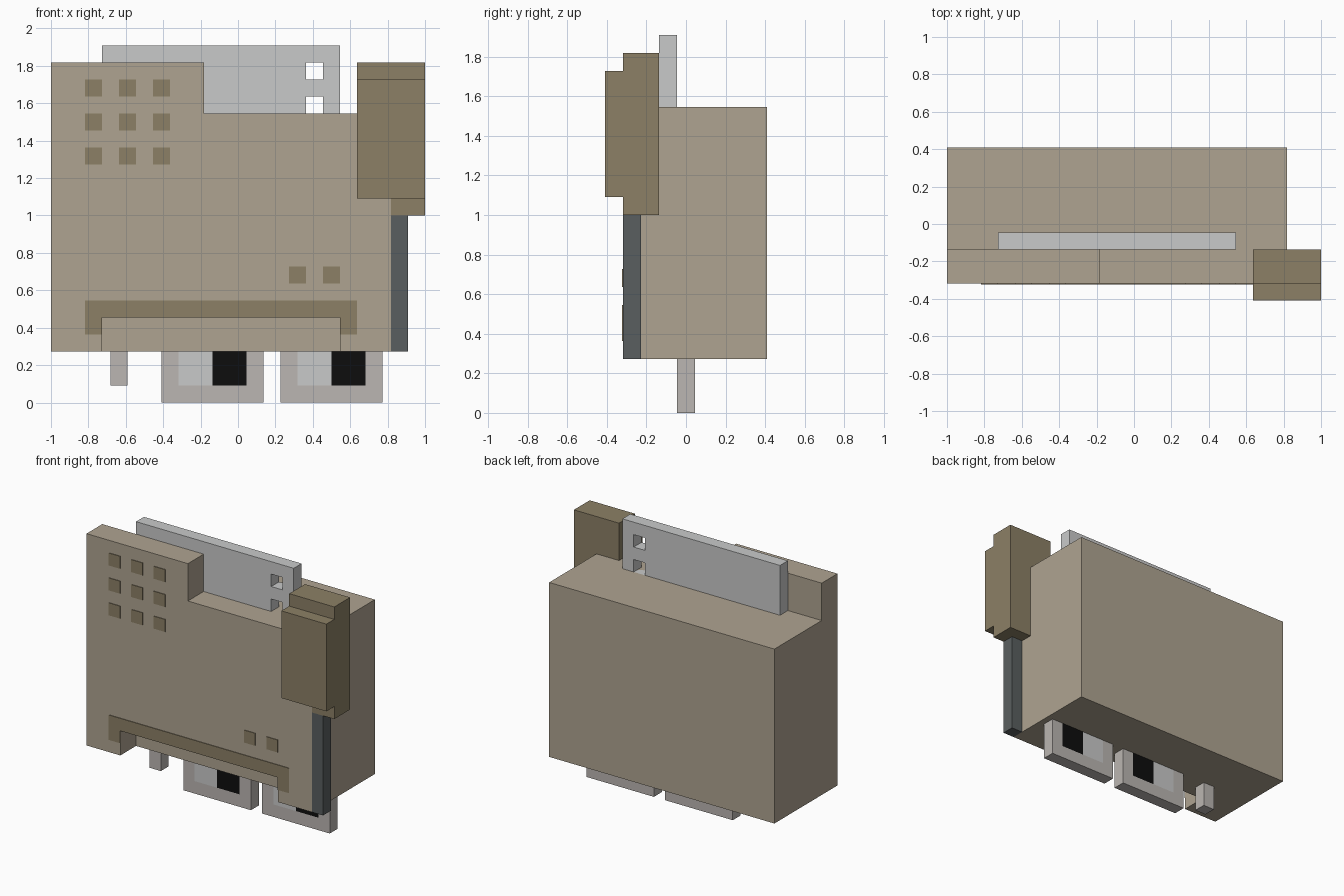
import bpy, bmesh

if "Cube" in bpy.data.objects:
    bpy.data.objects.remove(bpy.data.objects["Cube"])

U = 1 / 11  # one block of the model's grid


def material(name, srgb):
    m = bpy.data.materials.new(name)
    lin = [(c / 255 / 12.92) if c < 11 else ((c / 255 + 0.055) / 1.055) ** 2.4 for c in srgb]
    m.diffuse_color = (*lin, 1)
    m.use_nodes = True
    m.node_tree.nodes["Principled BSDF"].inputs["Base Color"].default_value = m.diffuse_color
    return m


TAN = material("tan", (175, 164, 145))
BROWN = material("brown", (140, 128, 102))
SLATE = material("slate", (90, 95, 96))
SILVER = material("silver", (201, 202, 202))
GREY = material("warm_grey", (187, 182, 178))
BLACK = material("black", (13, 13, 13))


def prism(name, profile, y0, y1, mat):
    """Extrude an x-z outline, given in grid blocks, from y0 to y1."""
    bm = bmesh.new()
    face = bm.faces.new([bm.verts.new(((x - 11) * U, (y0 - 4.5) * U, z * U)) for x, z in profile])
    ext = bmesh.ops.extrude_face_region(bm, geom=[face])
    moved = [g for g in ext["geom"] if isinstance(g, bmesh.types.BMVert)]
    bmesh.ops.translate(bm, verts=moved, vec=(0, (y1 - y0) * U, 0))
    bmesh.ops.recalc_face_normals(bm, faces=bm.faces[:])
    me = bpy.data.meshes.new(name)
    bm.to_mesh(me)
    bm.free()
    me.materials.append(mat)
    ob = bpy.data.objects.new(name, me)
    bpy.context.collection.objects.link(ob)
    return ob


def box(name, x, y, z, mat):
    return prism(name, [(x[0], z[0]), (x[1], z[0]), (x[1], z[1]), (x[0], z[1])], y[0], y[1], mat)


# Casing: deep rear block and stepped front panel with a notch at the bottom
box("rear_casing", (0, 20), (3, 9), (3, 17), TAN)
prism("front_panel", [(0, 3), (3, 3), (3, 5), (17, 5), (17, 3), (20, 3),
                      (20, 17), (9, 17), (9, 20), (0, 20)], 1, 3, TAN)

# Painted details on the front: vent squares, buttons and the band over the notch
PAINT = (0.95, 1)
for col in (2, 4, 6):
    for row in (14, 16, 18):
        box("vent_square", (col, col + 1), PAINT, (row, row + 1), BROWN)
for col in (14, 16):
    box("button", (col, col + 1), PAINT, (7, 8), BROWN)
prism("notch_band", [(2, 4), (3, 4), (3, 5), (17, 5), (17, 4), (18, 4), (18, 6), (2, 6)],
      *PAINT, BROWN)

# Handset on the right with its cord
box("handset_front", (18, 22), (0, 1), (12, 19), BROWN)
prism("handset_back", [(20, 11), (22, 11), (22, 20), (18, 20), (18, 12), (20, 12)], 1, 3, BROWN)
box("cord", (20, 21), (1, 2), (3, 11), SLATE)

# Paper sheet on top with two punched holes
sheet = box("paper_sheet", (3, 17), (3, 4), (16, 21), SILVER)
for row in (17, 19):
    cutter = box("hole_cutter", (15, 16), (2, 5), (row, row + 1), SILVER)
    cutter.hide_render = True
    mod = sheet.modifiers.new("hole", "BOOLEAN")
    mod.operation = "DIFFERENCE"
    mod.solver = "EXACT"
    mod.object = cutter
    bpy.context.view_layer.objects.active = sheet
    bpy.ops.object.modifier_apply(modifier=mod.name)
    bpy.data.objects.remove(cutter)

# Square glasses hanging below: frames, eyes and one side arm
LENS = (4, 5)
for x in (6.5, 13.5):
    prism("glasses_frame", [(x, 0), (x + 6, 0), (x + 6, 4), (x + 5, 4), (x + 5, 1),
                            (x + 1, 1), (x + 1, 4), (x, 4)], *LENS, GREY)
    box("eye_white", (x + 1, x + 3), LENS, (1, 4), SILVER)
    box("pupil", (x + 3, x + 5), LENS, (1, 4), BLACK)
box("glasses_arm", (3.5, 4.5), LENS, (1, 4), GREY)
